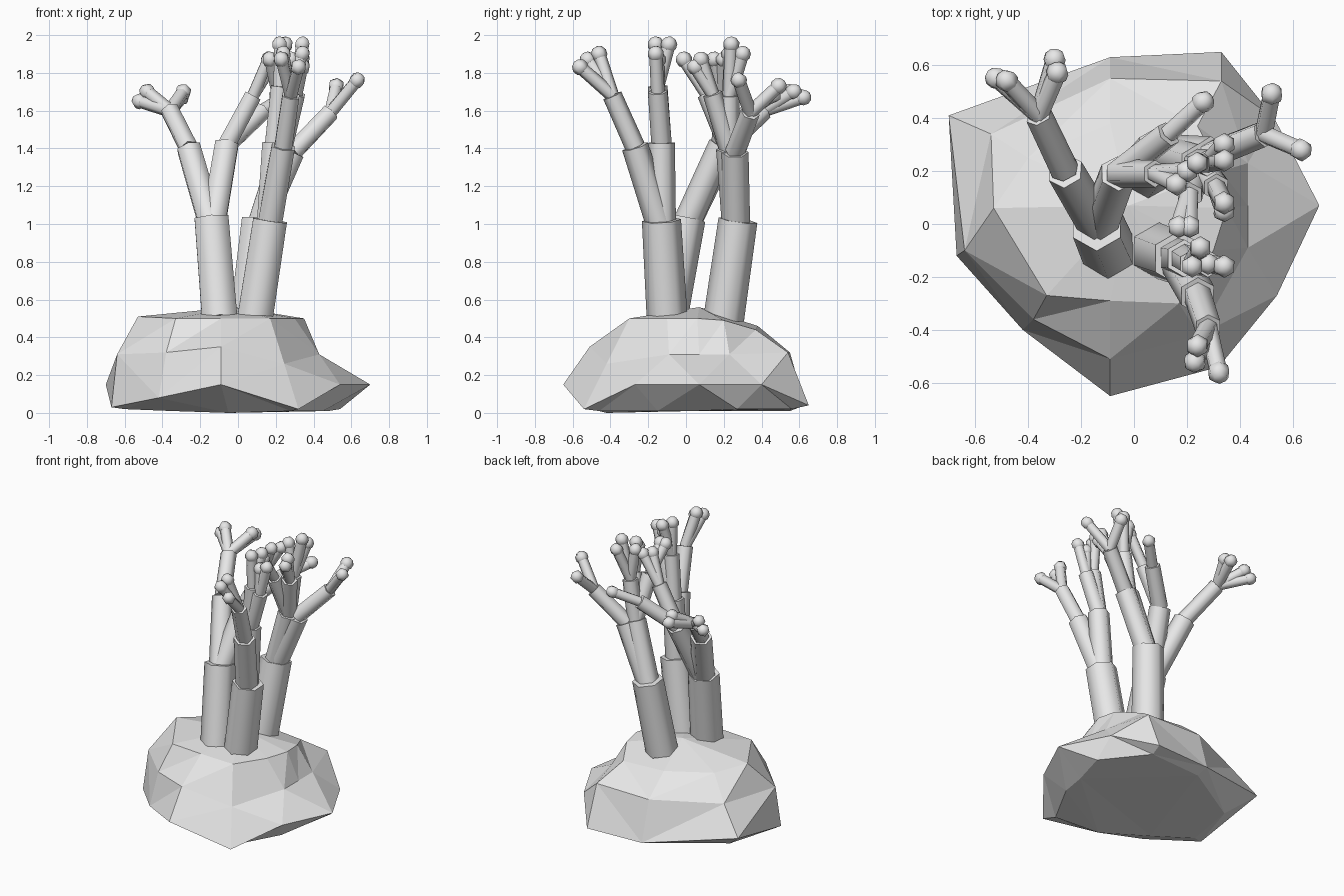
import bpy
import bmesh
from math import radians
from mathutils import Vector, Matrix

default_cube = bpy.data.objects.get("Cube")
if default_cube:
    bpy.data.objects.remove(default_cube, do_unlink=True)

# One pale grey for the whole model
grey = bpy.data.materials.new("pale_grey")
grey.use_nodes = True
grey.diffuse_color = (0.8, 0.8, 0.8, 1)
grey.node_tree.nodes["Principled BSDF"].inputs["Base Color"].default_value = grey.diffuse_color


def finish(bm, name, smooth):
    """Turn a bmesh into a named, coloured object."""
    bmesh.ops.recalc_face_normals(bm, faces=bm.faces)
    mesh = bpy.data.meshes.new(name)
    bm.to_mesh(mesh)
    bm.free()
    mesh.materials.append(grey)
    obj = bpy.data.objects.new(name, mesh)
    bpy.context.collection.objects.link(obj)
    if smooth:
        bpy.ops.object.select_all(action='DESELECT')
        obj.select_set(True)
        bpy.context.view_layer.objects.active = obj
        bpy.ops.object.shade_smooth_by_angle(angle=radians(65))
    return obj


def add_tube(bm, start, end, radius):
    """Six-sided capped tube between two points."""
    start, end = Vector(start), Vector(end)
    axis = end - start
    turn = Vector((0, 0, 1)).rotation_difference(axis).to_matrix().to_4x4()
    place = Matrix.Translation((start + end) / 2) @ turn
    bmesh.ops.create_cone(bm, cap_ends=True, segments=6, radius1=radius,
                          radius2=radius * 0.96, depth=axis.length, matrix=place)
    return turn


def add_bud(bm, centre, turn):
    """Small faceted ball on the end of a twig."""
    place = Matrix.Translation(centre) @ turn
    bmesh.ops.create_uvsphere(bm, u_segments=6, v_segments=5, radius=BUD_RADIUS, matrix=place)


TRUNK_RADIUS, BRANCH_RADIUS, ARM_RADIUS, TWIG_RADIUS, BUD_RADIUS = 0.108, 0.074, 0.054, 0.036, 0.044


def grow_stalk(name, root, fork, branches):
    """Trunk, then branches, each with arms that end in budded twigs."""
    bm = bmesh.new()
    add_tube(bm, root, fork, TRUNK_RADIUS)
    trunk_dir = (Vector(fork) - Vector(root)).normalized()
    inner_fork = Vector(fork) - trunk_dir * 0.06
    for branch_end, arms in branches:
        add_tube(bm, inner_fork, branch_end, BRANCH_RADIUS)
        for arm_end, buds in arms:
            add_tube(bm, branch_end, arm_end, ARM_RADIUS)
            for bud in buds:
                turn = add_tube(bm, arm_end, bud, TWIG_RADIUS)
                add_bud(bm, bud, turn)
    return finish(bm, name, True)


# Rock: stacked rings of ten corners, bridged up to a peak
def build_rock(rings, peak):
    bm = bmesh.new()
    loops = [[bm.verts.new(corner) for corner in ring] for ring in rings]
    count = len(loops[0])
    top = bm.verts.new(peak)
    for i in range(count):
        j = (i + 1) % count
        for low, high in zip(loops, loops[1:]):
            bm.faces.new((low[i], low[j], high[j], high[i]))
        bm.faces.new((loops[-1][i], loops[-1][j], top))
    bm.faces.new(loops[0][::-1])
    bmesh.ops.triangulate(bm, faces=bm.faces)
    return finish(bm, "rock_base", False)


underside = [(-.6, -.1, .02), (-.35, -.25, .01), (-.05, -.42, 0), (.28, -.46, .01),
             (.45, -.15, .01), (.48, .03, .01), (.54, .27, .02), (.31, .56, .02),
             (-.08, .55, .01), (-.54, .27, .02)]
girth = [(-.67, -.12, .03), (-.42, -.4, .08), (-.09, -.65, .15), (.32, -.54, .02),
         (.54, -.27, .15), (.7, .07, .15), (.53, .4, .15), (.33, .65, .04),
         (-.09, .63, .04), (-.7, .41, .15)]
shoulder = [(-.64, -.1, .31), (-.38, -.36, .32), (-.09, -.51, .35), (.245, -.42, .26),
            (.43, -.09, .31), (.43, .07, .31), (.43, .23, .31), (.33, .54, .32),
            (-.09, .55, .32), (-.54, .34, .33)]
crown = [(-.53, .06, .51), (-.33, -.27, .5), (-.09, -.29, .5), (.17, -.3, .5),
         (.3, -.1, .5), (.35, .06, .5), (.33, .2, .49), (.24, .37, .44),
         (-.09, .38, .46), (-.4, .25, .48)]
build_rock([underside, girth, shoulder, crown], (-.02, .07, .56))

# Stalk leaning back and to the left of centre
grow_stalk("rear_leaning_stalk", (-.097, -.1, .5), (-.14, .0, 1.03), [
    ((-.26, .2, 1.4), [
        ((-.36, .41, 1.6), [(-.52, .55, 1.65), (-.48, .54, 1.7),
                            (-.3, .62, 1.67), (-.29, .57, 1.7)]),
    ]),
    ((-.06, .19, 1.42), [
        ((.08, .19, 1.68), [(.16, .15, 1.87), (.2, .2, 1.87)]),
        ((.13, .34, 1.6), [(.26, .46, 1.68)]),
    ]),
])

# Stalk at the front
grow_stalk("front_stalk", (.09, -.1, .5), (.17, -.13, 1.02), [
    ((.24, -.27, 1.41), [
        ((.28, -.39, 1.68), [(.24, -.46, 1.9), (.23, -.52, 1.87), (.32, -.56, 1.83)]),
    ]),
    ((.19, -.13, 1.43), [
        ((.22, -.15, 1.73), [(.22, -.16, 1.95), (.25, -.09, 1.95)]),
        ((.28, -.15, 1.7), [(.28, -.15, 1.87), (.34, -.16, 1.9)]),
    ]),
])

# Stalk at the back
grow_stalk("back_stalk", (.05, .2, .5), (.11, .275, 1.02), [
    ((.29, .26, 1.38), [
        ((.49, .34, 1.59), [(.52, .49, 1.73), (.63, .28, 1.76)]),
    ]),
    ((.24, .23, 1.4), [
        ((.28, .23, 1.68), [(.34, .24, 1.95), (.24, .23, 1.9), (.34, .3, 1.9)]),
        ((.31, .14, 1.69), [(.34, .08, 1.87), (.34, .05, 1.83)]),
        ((.21, .11, 1.69), [(.17, -.01, 1.87), (.21, -.01, 1.87)]),
    ]),
])
